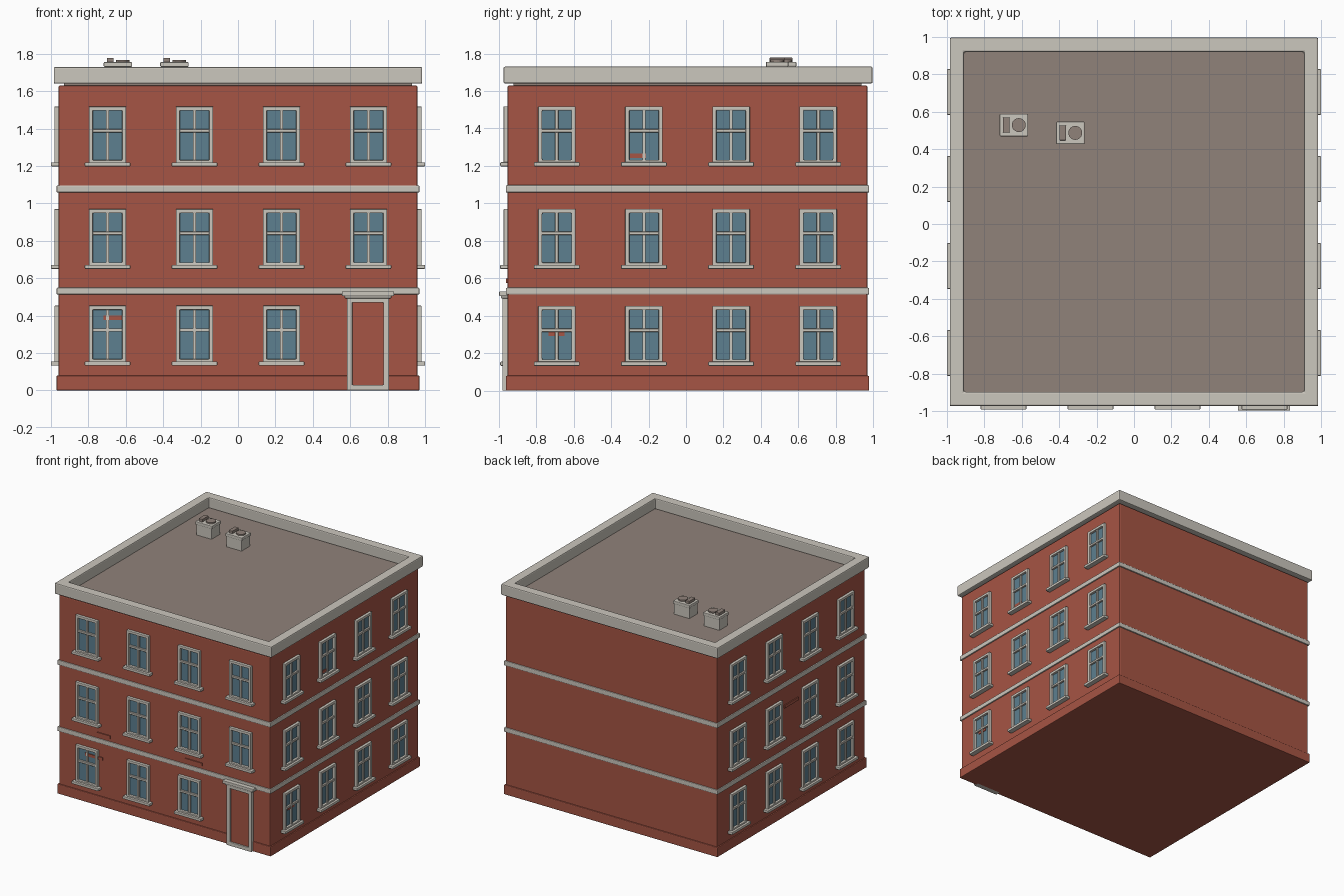
import bpy, bmesh
from math import radians
from mathutils import Matrix, Vector

if "Cube" in bpy.data.objects:
    bpy.data.objects.remove(bpy.data.objects["Cube"], do_unlink=True)


def material(name, rgb):
    mat = bpy.data.materials.new(name)
    mat.use_nodes = True
    mat.diffuse_color = (*rgb, 1)
    mat.node_tree.nodes["Principled BSDF"].inputs["Base Color"].default_value = (*rgb, 1)
    return mat


BRICK = material("brick_red", (0.38, 0.09, 0.058))
STONE = material("pale_stone", (0.60, 0.57, 0.51))
GLASS = material("window_glass", (0.11, 0.215, 0.28))
ROOF = material("roof_grey_brown", (0.28, 0.225, 0.195))

CY = 0.008      # depth centre of the block
WALL = 0.96     # half width of the walls


def box(bm, lo, hi):
    """Box between two corners."""
    lo, hi = Vector(lo), Vector(hi)
    size = hi - lo
    bmesh.ops.create_cube(bm, size=1, matrix=Matrix.Translation((lo + hi) / 2)
                          @ Matrix.Diagonal((*size, 1)))


def ring(bm, u0, u1, z0, z1, near, far, border):
    """Rectangular frame in the xz plane, between two depths."""
    loops = []
    for inset in (0, border):
        a, b, c, d = u0 + inset, u1 - inset, z0 + inset, z1 - inset
        for y in (near, far):
            loops.append([bm.verts.new((u, y, z)) for u, z in ((a, c), (b, c), (b, d), (a, d))])
    outer_near, outer_far, inner_near, inner_far = loops
    for p, q in ((outer_near, outer_far), (outer_far, inner_far),
                 (inner_far, inner_near), (inner_near, outer_near)):
        for i in range(4):
            j = (i + 1) % 4
            bm.faces.new((p[i], p[j], q[j], q[i]))


def finish(name, bm, mat, matrix=Matrix(), bevel=0.0, segments=2):
    bmesh.ops.transform(bm, matrix=matrix, verts=bm.verts)
    bmesh.ops.recalc_face_normals(bm, faces=bm.faces)
    mesh = bpy.data.meshes.new(name)
    bm.to_mesh(mesh)
    bm.free()
    mesh.materials.append(mat)
    obj = bpy.data.objects.new(name, mesh)
    bpy.context.collection.objects.link(obj)
    if bevel:
        mod = obj.modifiers.new("soft_edges", "BEVEL")
        mod.width, mod.segments = bevel, segments
        mod.limit_method = "ANGLE"
    return obj


def block(name, half, z0, z1, mat, bevel):
    bm = bmesh.new()
    box(bm, (-half, CY - half, z0), (half, CY + half, z1))
    return finish(name, bm, mat, bevel=bevel)


# Main masonry
block("walls", WALL, 0.02, 1.63, BRICK, 0.008)
block("plinth", 0.97, 0, 0.08, BRICK, 0.006)
block("lower_band", 0.97, 0.513, 0.55, STONE, 0.006)
block("upper_band", 0.97, 1.058, 1.097, STONE, 0.006)
block("roof_deck", 0.93, 1.62, 1.645, ROOF, 0)

# Parapet: the frame laid flat
bm = bmesh.new()
ring(bm, -0.985, 0.985, -0.985, 0.985, 1.64, 1.73, 0.077)
lay_flat = Matrix(((1, 0, 0, 0), (0, 0, 1, CY + 0.003), (0, 1, 0, 0), (0, 0, 0, 1)))
finish("parapet", bm, STONE, lay_flat, bevel=0.008)

# Windows: one set for each windowed wall, drawn in wall coordinates
COLUMNS = [-0.6975, -0.2325, 0.2325, 0.6975]
SILLS = [0.155, 0.672, 1.22]
DOOR_X = 0.695
SIDES = {"front": 0, "right_side": 90, "left_side": -90}


def on_wall(angle):
    return Matrix.Translation((0, CY, 0)) @ Matrix.Rotation(radians(angle), 4, "Z")


for side, angle in SIDES.items():
    frames, sills, panes, bars = (bmesh.new() for _ in range(4))
    for u in COLUMNS:
        for z in SILLS:
            if side == "front" and u > 0.5 and z < 0.3:
                continue
            top = z + 0.298
            mid = z + 0.168
            ring(frames, u - 0.1, u + 0.1, z - 0.01, top, -WALL - 0.022, -WALL + 0.01, 0.022)
            box(sills, (u - 0.122, -WALL - 0.04, z - 0.022), (u + 0.122, -WALL + 0.01, z))
            box(panes, (u - 0.085, -WALL - 0.003, z), (u + 0.085, -WALL + 0.01, top - 0.015))
            box(bars, (u - 0.009, -WALL - 0.015, z), (u + 0.009, -WALL, top - 0.015))
            box(bars, (u - 0.085, -WALL - 0.018, mid - 0.009), (u + 0.085, -WALL, mid + 0.009))
    place = on_wall(angle)
    finish(side + "_window_frames", frames, STONE, place, bevel=0.004)
    finish(side + "_window_sills", sills, STONE, place, bevel=0.004)
    finish(side + "_window_panes", panes, GLASS, place)
    finish(side + "_window_bars", bars, STONE, place, bevel=0.002, segments=1)

# Raised bricks: wall, centre along the wall, height, length
BRICKS = [("front", -0.55, 0.587, 0.12), ("front", 0.267, 0.587, 0.155),
          ("front", -0.64, 0.39, 0.16), ("right_side", -0.265, 1.255, 0.085),
          ("right_side", -0.7, 0.305, 0.085), ("left_side", 0.0, 0.9, 0.18)]
for i, (side, u, z, length) in enumerate(BRICKS):
    bm = bmesh.new()
    box(bm, (u - length / 2, -WALL - 0.008, z - 0.012), (u + length / 2, -WALL + 0.01, z + 0.012))
    finish("raised_bricks_%d" % (i + 1), bm, BRICK, on_wall(SIDES[side]))

# Doorway
bm = bmesh.new()
ring(bm, DOOR_X - 0.113, DOOR_X + 0.113, 0, 0.5, -0.988, -0.94, 0.03)
finish("door_surround", bm, STONE, on_wall(0), bevel=0.004)
bm = bmesh.new()
box(bm, (DOOR_X - 0.09, -0.974, 0.02), (DOOR_X + 0.09, -0.94, 0.48))
finish("door", bm, BRICK, on_wall(0))
bm = bmesh.new()
box(bm, (DOOR_X - 0.14, -1.005, 0.505), (DOOR_X + 0.14, -0.94, 0.53))
box(bm, (DOOR_X - 0.125, -0.996, 0.493), (DOOR_X + 0.125, -0.94, 0.507))
finish("door_canopy", bm, STONE, on_wall(0), bevel=0.004)

# Rooftop ventilation units
for i, (x, y) in enumerate([(-0.642, 0.529), (-0.34, 0.487)]):
    place = Matrix.Translation((x, y, 0))
    tag = "roof_unit_%d_" % (i + 1)
    bm = bmesh.new()
    box(bm, (-0.07, -0.055, 1.64), (0.07, 0.055, 1.735))
    box(bm, (-0.076, -0.06, 1.73), (0.076, 0.06, 1.756))
    finish(tag + "casing", bm, STONE, place, bevel=0.005)
    bm = bmesh.new()
    box(bm, (-0.058, -0.04, 1.75), (-0.024, 0.04, 1.778))
    finish(tag + "vent", bm, ROOF, place, bevel=0.003)
    bm = bmesh.new()
    bmesh.ops.create_cone(bm, cap_ends=True, segments=24, radius1=0.037, radius2=0.037,
                          depth=0.02, matrix=Matrix.Translation((0.026, 0, 1.757)))
    finish(tag + "fan", bm, ROOF, place)
